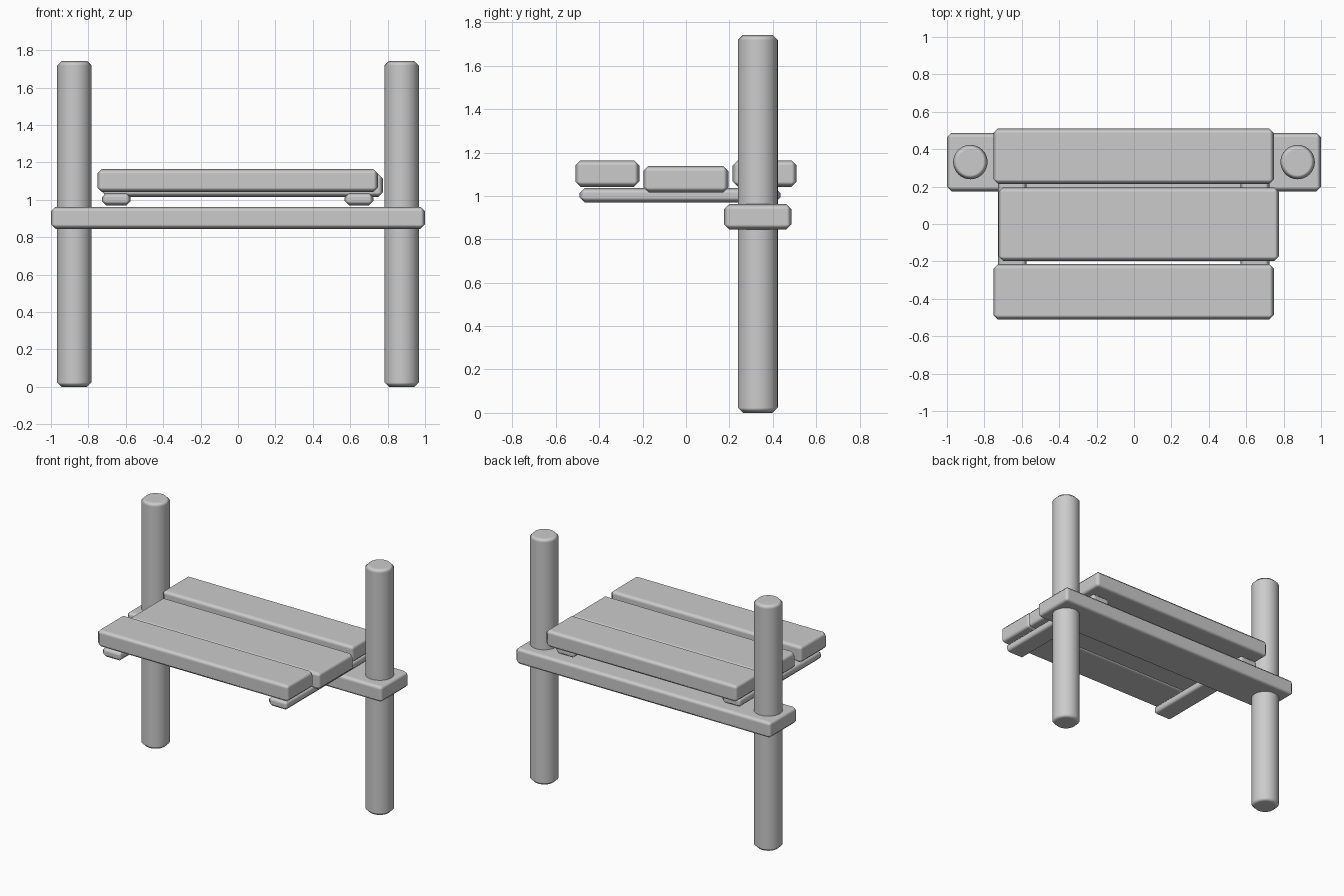
import bpy
import math

if "Cube" in bpy.data.objects:
    bpy.data.objects.remove(bpy.data.objects["Cube"])


def finish(ob, width):
    """Chamfer the sharp edges and shade smooth with flat main faces."""
    bev = ob.modifiers.new("chamfer", 'BEVEL')
    bev.width = width
    bev.segments = 1
    bev.limit_method = 'ANGLE'
    bev.angle_limit = math.radians(40)
    bev.harden_normals = True
    bpy.ops.object.shade_smooth_by_angle(angle=math.radians(60))
    bpy.ops.object.modifier_apply(modifier=bev.name)


def plank(name, x, y, z, width=0.024):
    """Chamfered box from (min, max) ranges."""
    ranges = (x, y, z)
    bpy.ops.mesh.primitive_cube_add(size=1, location=[(a + b) / 2 for a, b in ranges])
    ob = bpy.context.object
    ob.name = name
    ob.scale = [b - a for a, b in ranges]
    bpy.ops.object.transform_apply(location=False, rotation=False, scale=True)
    finish(ob, width)


# Cross beam holding the posts
plank("cross_beam", (-1.0, 1.0), (0.175, 0.487), (0.845, 0.962))

# Table boards, the middle one slightly lower and shifted
plank("front_board", (-0.752, 0.748), (-0.51, -0.215), (1.042, 1.164))
plank("middle_board", (-0.725, 0.775), (-0.197, 0.195), (1.016, 1.138))
plank("back_board", (-0.752, 0.748), (0.215, 0.51), (1.042, 1.164))

# Left and right battens under the boards, and the round posts
for side, s in (("left", -1), ("right", 1)):
    cx = 0.649 * s - 0.002
    plank(side + "_batten", (cx - 0.077, cx + 0.077), (-0.49, 0.435), (0.97, 1.036))
    bpy.ops.mesh.primitive_cylinder_add(vertices=32, radius=0.092, depth=1.742,
                                        location=(0.875 * s, 0.331, 0.871))
    bpy.context.object.name = side + "_post"
    finish(bpy.context.object, 0.024)
